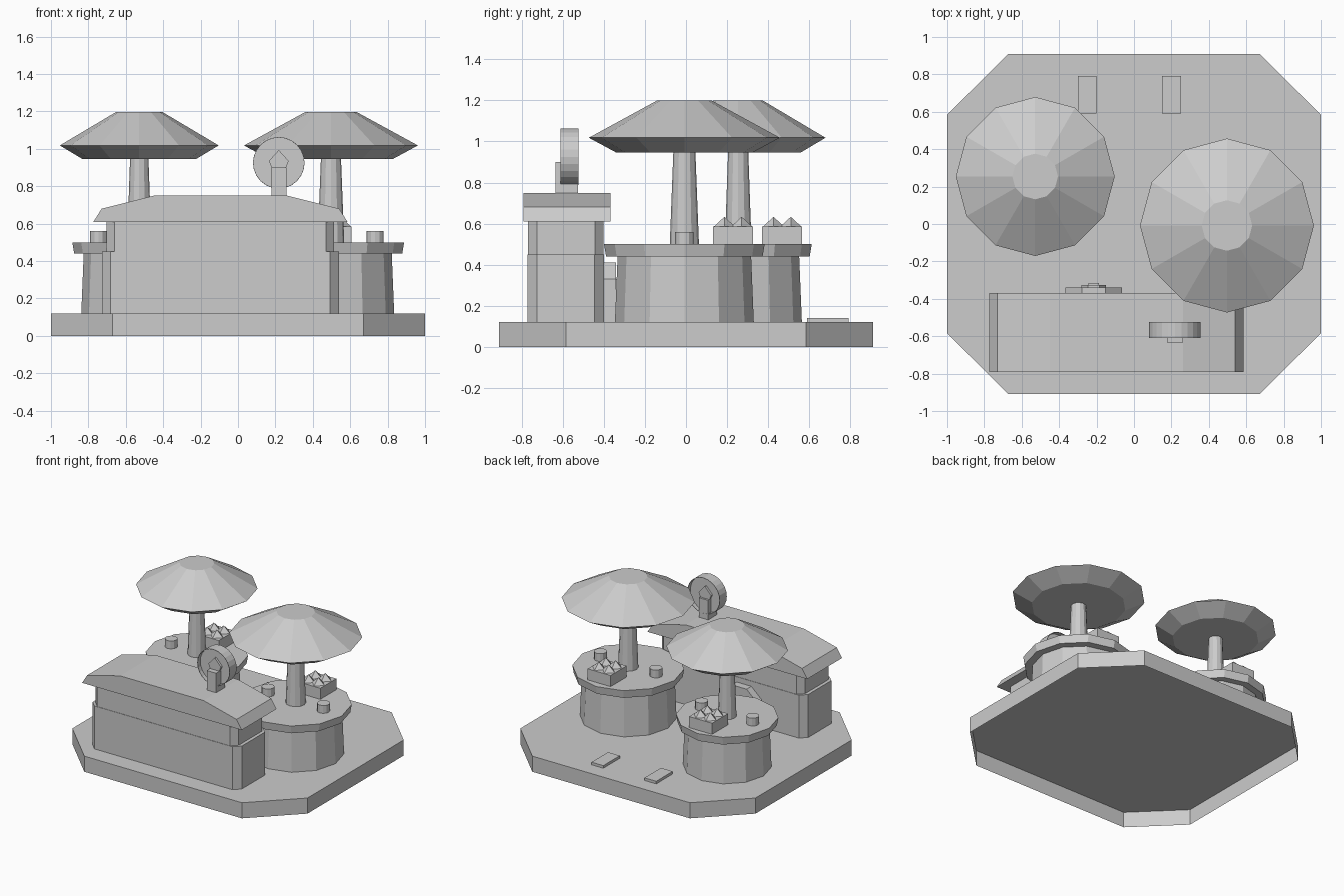
import bpy, bmesh, math
from mathutils import Matrix, Vector

cube = bpy.data.objects.get("Cube")
if cube:
    bpy.data.objects.remove(cube, do_unlink=True)

grey = bpy.data.materials.new("plain_grey")
grey.use_nodes = True
GREY = (0.604, 0.604, 0.604, 1)
grey.diffuse_color = GREY
grey.node_tree.nodes["Principled BSDF"].inputs["Base Color"].default_value = GREY

UPRIGHT = Matrix.Identity(4)
FORWARD = Matrix.Rotation(math.radians(90), 4, 'X')    # local z becomes -y


def finish(name, bm, matrix=UPRIGHT):
    bmesh.ops.transform(bm, matrix=matrix, verts=bm.verts)
    bmesh.ops.recalc_face_normals(bm, faces=bm.faces)
    mesh = bpy.data.meshes.new(name)
    bm.to_mesh(mesh)
    bm.free()
    mesh.materials.append(grey)
    obj = bpy.data.objects.new(name, mesh)
    bpy.context.scene.collection.objects.link(obj)
    return obj


def skin(name, rings, matrix=UPRIGHT, closed=True):
    """Join rings of points into a solid; an unclosed one lacks its first cap."""
    bm = bmesh.new()
    loops = [[bm.verts.new(p) for p in ring] for ring in rings]
    count = len(loops[0])
    for low, high in zip(loops, loops[1:]):
        for i in range(count):
            j = (i + 1) % count
            bm.faces.new((low[i], low[j], high[j], high[i]))
    if closed:
        bm.faces.new(list(reversed(loops[0])))
    bm.faces.new(loops[-1])
    return finish(name, bm, matrix)


def turned(name, centre, profile, sides=12, axis=UPRIGHT):
    """Spin (radius, height) points into a capped faceted solid."""
    angles = [math.tau * i / sides for i in range(sides)]
    rings = [[(r * math.cos(a), r * math.sin(a), h) for a in angles] for r, h in profile]
    return skin(name, rings, Matrix.Translation(centre) @ axis)


def prism(name, outline, start, end, axis=UPRIGHT, closed=True):
    """Extrude a flat outline along its local z."""
    rings = [[(x, y, h) for x, y in outline] for h in (start, end)]
    return skin(name, rings, axis, closed)


def octagon(cx, cy, hx, hy, cut_x, cut_y):
    """Rectangle outline with cut corners."""
    quarter = [(hx, hy - cut_y), (hx - cut_x, hy)]
    mirror = [(-x, y) for x, y in reversed(quarter)]
    half = quarter + mirror
    return [(cx + x, cy + y) for x, y in half + [(-x, -y) for x, y in half]]


def mirrored(cx, half):
    """Close a half outline across the line x = cx."""
    return [(cx + x, z) for x, z in half] + [(cx - x, z) for x, z in reversed(half)]


def block(name, x, y, z, sx, sy, sz):
    """Box standing on height z."""
    bm = bmesh.new()
    bmesh.ops.create_cube(bm, size=1)
    bmesh.ops.scale(bm, vec=(sx, sy, sz), verts=bm.verts)
    return finish(name, bm, Matrix.Translation((x, y, z + sz / 2)))


# Ground slab, hollow and open underneath, with paving plates
prism("ground_slab", octagon(0, 0, 1, 0.91, 0.33, 0.326), 0, 0.12, closed=False)
for side, x in (("right", -0.25), ("left", 0.2)):
    block("paving_plate_" + side, x, 0.69, 0.12, 0.1, 0.2, 0.02)

# Counter with cut corners and a hipped lid
CX, CY = -0.094, -0.585
prism("counter_lower", octagon(CX, CY, 0.634, 0.187, 0.047, 0.047), 0.12, 0.45)
prism("counter_upper", octagon(CX, CY, 0.608, 0.184, 0.043, 0.043), 0.45, 0.61)
lid = mirrored(CX, [(0.679, 0.61), (0.635, 0.68), (0.355, 0.75)])
prism("counter_lid", lid, 0.368, 0.79, FORWARD)

# Arched hatch on the back of the counter
HX = -0.215
prism("hatch_frame", mirrored(HX, [(0.15, 0.12), (0.15, 0.33), (0.062, 0.41)]),
      0.34, 0.42, FORWARD)
prism("hatch_panel", mirrored(HX, [(0.065, 0.2), (0.065, 0.28), (0.03, 0.33)]),
      0.325, 0.34, FORWARD)
block("hatch_knob", HX, -0.325, 0.24, 0.055, 0.02, 0.05)

# Round sign recessed on both faces, its post and arrow head
turned("sign_drum", (0.218, -0.567, 0.925),
       [(0.135, -0.01), (0.135, -0.043), (0.138, -0.043),
        (0.138, 0.043), (0.135, 0.043), (0.135, 0.01)], 24, FORWARD)
block("sign_post", 0.219, -0.58, 0.74, 0.08, 0.11, 0.16)
arrow = mirrored(0.218, [(0.035, 0.89), (0.053, 0.935), (0.003, 0.99)])
prism("sign_arrow", arrow, 0.54, 0.595, FORWARD)


def umbrella_table(side, x, y, foot, top, pole, canopy, crown, under, cup, crate):
    """One round table with its parasol, cups and crate."""
    turned("table_base_" + side, (x, y, 0), [(foot, 0.12), (foot - 0.013, 0.44)])
    turned("table_top_" + side, (x, y, 0), [(top - 0.01, 0.44), (top, 0.5)])
    turned("parasol_pole_" + side, (x, y, 0), [(pole, 0.5), (pole * 0.75, 0.96)])
    turned("parasol_canopy_" + side, (x, y, 0),
           [(under, 0.945), (canopy, 1.018), (crown, 1.198)])
    for end, sign in (("outer", 1), ("inner", -1)):
        turned(f"cup_{end}_{side}", (x + sign * cup, y, 0.5),
               [(0.045, 0), (0.045, 0.06)])

    # Crate holding four pointed goods
    bx, by = x + crate[0], y + crate[1]
    block("crate_" + side, bx, by, 0.5, 0.195, 0.195, 0.085)
    for i in (-1, 1):
        for j in (-1, 1):
            spot = Vector((bx + i * 0.042, by + j * 0.042, 0.608))
            bm = bmesh.new()
            bmesh.ops.create_cone(bm, cap_ends=True, segments=4, radius1=0.054,
                                  radius2=0, depth=0.05)
            finish("crate_goods_" + side, bm, Matrix.Translation(spot))


umbrella_table("left", 0.497, -0.008, 0.338, 0.391, 0.071, 0.465, 0.135, 0.33,
               0.236, (0.013, 0.237))
umbrella_table("right", -0.528, 0.254, 0.31, 0.358, 0.065, 0.425, 0.122, 0.303,
               0.218, (0.008, 0.214))
